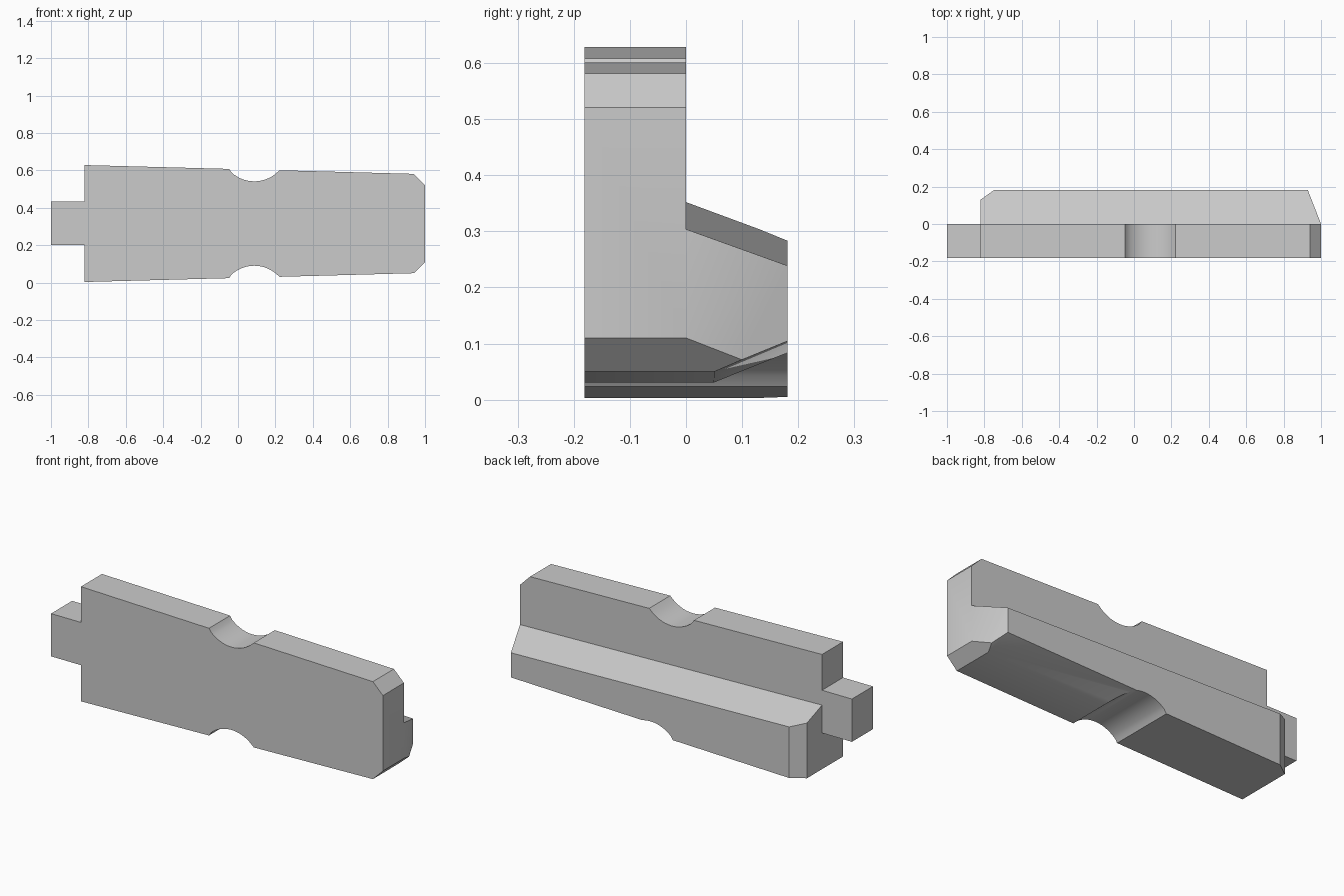
import bpy
import bmesh
import math
from mathutils import Vector

cube = bpy.data.objects.get("Cube")
if cube:
    bpy.data.objects.remove(cube, do_unlink=True)

grey = bpy.data.materials.new("plain grey")
grey.use_nodes = True
colour = (0.6, 0.6, 0.6, 1)
grey.diffuse_color = colour
grey.node_tree.nodes["Principled BSDF"].inputs["Base Color"].default_value = colour

HALF = 0.181     # half depth
MID = 0.3155     # height of the mirror line
SLOPE = 0.0265   # taper along the length


def prism(name, points, sweep):
    """Sweep a flat outline along a vector into a closed solid."""
    bm = bmesh.new()
    face = bm.faces.new([bm.verts.new(p) for p in points])
    extruded = bmesh.ops.extrude_face_region(bm, geom=[face])["geom"]
    verts = [v for v in extruded if isinstance(v, bmesh.types.BMVert)]
    bmesh.ops.translate(bm, verts=verts, vec=Vector(sweep))
    bmesh.ops.recalc_face_normals(bm, faces=bm.faces)
    mesh = bpy.data.meshes.new(name)
    bm.to_mesh(mesh)
    bm.free()
    obj = bpy.data.objects.new(name, mesh)
    bpy.context.collection.objects.link(obj)
    return obj


def cut(target, cutter):
    mod = target.modifiers.new("cut", "BOOLEAN")
    mod.operation = "DIFFERENCE"
    mod.solver = "EXACT"
    mod.object = cutter
    bpy.context.view_layer.objects.active = target
    bpy.ops.object.modifier_apply(modifier=mod.name)
    bpy.data.objects.remove(cutter, do_unlink=True)


# Tapered body outline with a round notch, mirrored top to bottom
radius, notch_x, notch_top = 0.18, 0.087, 0.09
spread = math.asin(0.135 / radius)
lower = [(-0.82, 0.003)]
for i in range(17):
    a = spread * (i / 8 - 1)
    x = notch_x + radius * math.sin(a)
    z = notch_top - radius + radius * math.cos(a)
    if i in (0, 16):
        z = 0.003 + SLOPE * (x + 0.82)
    lower.append((x, z))
lower += [(0.94, 0.05), (1.0, 0.11)]
outline = lower + [(x, 2 * MID - z) for x, z in reversed(lower)]
body = prism("body", [(x, -HALF, z) for x, z in outline], (0, 2 * HALF, 0))

# Remove the upper rear, leaving a sloping ledge
ledge = 0.352 + SLOPE * 0.28
cut(body, prism("ledge_cutter",
                [(-1.1, 0, ledge), (-1.1, 0.3, ledge - 0.111),
                 (-1.1, 0.3, 1), (-1.1, 0, 1)],
                (2.2, 0, -SLOPE * 2.2)))

# Slant the left end of the rear block and chamfer its right corner
cut(body, prism("end_cutter",
                [(1, 0, -0.2), (0.883, 0.3, -0.2), (1.2, 0.3, -0.2), (1.2, 0, -0.2)],
                (0, 0, 1.4)))
cut(body, prism("corner_cutter",
                [(-0.96, 0.03, -0.2), (-0.68, 0.23, -0.2), (-0.96, 0.23, -0.2)],
                (0, 0, 1.4)))

# Bevel the lower rear edge from the notch to the left end
base = 0.003 + SLOPE * (notch_x + 0.82)
cut(body, prism("bevel_cutter",
                [(notch_x, -0.05, base - 0.042), (notch_x, 0.25, base + 0.084),
                 (notch_x, 0.25, -0.3), (notch_x, -0.05, -0.3)],
                (1.1, 0, SLOPE * 1.1)))

# Rectangular tenon on the right end
tenon = prism("tenon",
              [(-1, -HALF, 0.2), (-0.82, -HALF, 0.2),
               (-0.82, -HALF, 0.433), (-1, -HALF, 0.433)],
              (0, HALF, 0))

for obj in (body, tenon):
    obj.data.materials.clear()
    obj.data.materials.append(grey)

bpy.ops.object.select_all(action="DESELECT")
body.select_set(True)
bpy.context.view_layer.objects.active = body
bpy.ops.object.shade_smooth_by_angle(angle=math.radians(30))
